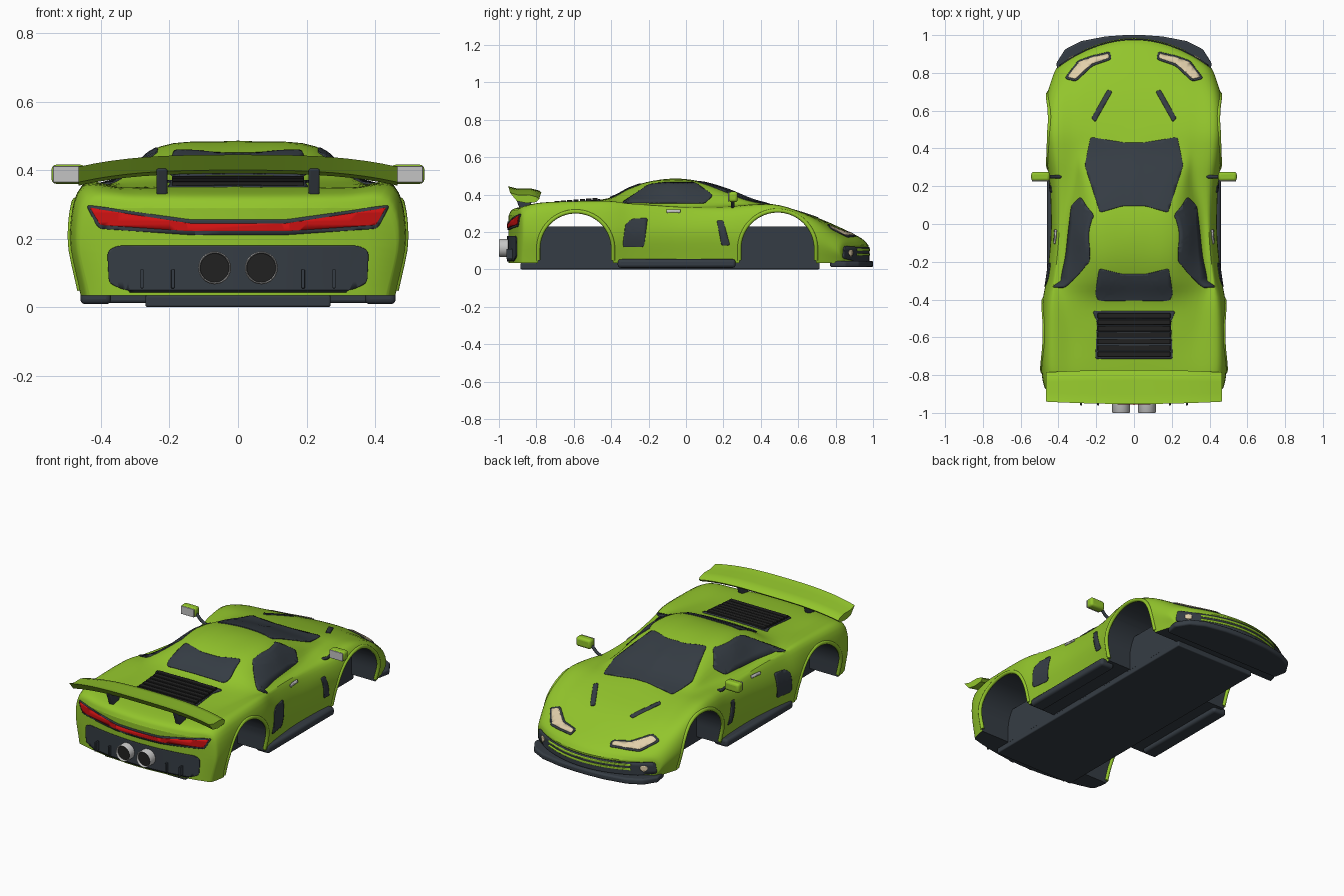
import bpy, bmesh, math
from mathutils import Vector
from mathutils.bvhtree import BVHTree

cube = bpy.data.objects.get("Cube")
if cube:
    bpy.data.objects.remove(cube, do_unlink=True)


def material(name, r, g, b):
    m = bpy.data.materials.new(name)
    m.use_nodes = True
    m.diffuse_color = (r, g, b, 1)
    m.node_tree.nodes["Principled BSDF"].inputs["Base Color"].default_value = (r, g, b, 1)
    return m


GREEN = material("lime_paint", 0.29, 0.56, 0.025)
SLATE = material("slate_trim", 0.036, 0.046, 0.058)
BLACK = material("black", 0.015, 0.015, 0.015)
RED = material("tail_red", 0.62, 0.006, 0.006)
SILVER = material("silver", 0.55, 0.55, 0.55)
CREAM = material("lamp_cream", 0.75, 0.62, 0.4)


def finish(name, bm, mat, bevel=0.0):
    mesh = bpy.data.meshes.new(name)
    bm.to_mesh(mesh)
    bm.free()
    mesh.materials.append(mat)
    ob = bpy.data.objects.new(name, mesh)
    bpy.context.collection.objects.link(ob)
    if bevel:
        mod = ob.modifiers.new("rounding", "BEVEL")
        mod.width, mod.segments = bevel, 3
    return ob


def loft(name, rings, mat, bevel=0.0):
    bm = bmesh.new()
    rows = [[bm.verts.new(p) for p in ring] for ring in rings]
    n = len(rows[0])
    for a, b in zip(rows, rows[1:]):
        for i in range(n):
            bm.faces.new((a[i], a[(i + 1) % n], b[(i + 1) % n], b[i]))
    bm.faces.new(rows[0])
    bm.faces.new(rows[-1][::-1])
    bmesh.ops.recalc_face_normals(bm, faces=bm.faces)
    return finish(name, bm, mat, bevel)


def prism(name, outline, axis, lo, hi, mat, bevel=0.0):
    def put(p, d):
        return (d, p[0], p[1]) if axis == "x" else (p[0], p[1], d)
    return loft(name, [[put(p, d) for p in outline] for d in (lo, hi)], mat, bevel)


def box(name, centre, size, mat, bevel=0.0):
    (x, y, z), (a, b, c) = centre, [s / 2 for s in size]
    ring = [(x - a, y - b), (x + a, y - b), (x + a, y + b), (x - a, y + b)]
    return prism(name, ring, "z", z - c, z + c, mat, bevel)


def tube(name, points, radius, mat):
    cu = bpy.data.curves.new(name, "CURVE")
    cu.dimensions, cu.bevel_depth, cu.bevel_resolution, cu.use_fill_caps = "3D", radius, 3, True
    sp = cu.splines.new("POLY")
    sp.points.add(len(points) - 1)
    for p, co in zip(sp.points, points):
        p.co = (*co, 1)
    cu.materials.append(mat)
    ob = bpy.data.objects.new(name, cu)
    bpy.context.collection.objects.link(ob)
    return ob


def catmull(pts, steps):
    pts = [Vector(p) for p in pts]
    ext = [2 * pts[0] - pts[1]] + pts + [2 * pts[-1] - pts[-2]]
    out = []
    for a, b, c, d in zip(ext, ext[1:], ext[2:], ext[3:]):
        for i in range(steps):
            t = i / steps
            out.append(0.5 * (2 * b + (c - a) * t + (2 * a - 5 * b + 4 * c - d) * t * t
                              + (3 * b - 3 * c + d - a) * t ** 3))
    return out + [pts[-1]]


# Body stations: y, centre z, roof half width and z, cabin base half width and z, fender z, half width
STATIONS = [
    (-.95, .285, .15, .285, .30, .285, .28, .46), (-.92, .325, .15, .325, .30, .325, .32, .475),
    (-.80, .345, .18, .345, .33, .347, .345, .49), (-.60, .36, .2, .357, .33, .35, .355, .49),
    (-.42, .38, .2, .375, .36, .358, .355, .485), (-.30, .435, .21, .43, .385, .355, .34, .465),
    (-.18, .473, .22, .462, .365, .352, .333, .45), (-.05, .486, .23, .468, .355, .345, .325, .44),
    (.08, .47, .215, .455, .34, .345, .318, .44), (.22, .43, .23, .41, .32, .345, .32, .447),
    (.36, .373, .24, .362, .32, .345, .335, .465), (.50, .337, .2, .337, .32, .337, .332, .475),
    (.68, .285, .2, .285, .32, .285, .272, .465), (.84, .217, .18, .215, .29, .21, .195, .435),
    (.94, .165, .16, .164, .27, .16, .15, .415), (.975, .13, .15, .13, .25, .128, .12, .40)]


def bow(y):
    return 0.14 * ((y - .5) / .47) ** 2 if y > .5 else -.07 * ((y + .6) / .35) ** 2 if y < -.6 else 0


def section(s):
    y, zc, wr, zr, wb, zb, zs, wm = s
    half = catmull([(0, zc), (wr, zr), (wb, zb), (wm - .035, zs), (wm, min(.2, zs * .65)), (wm - .03, .035)], 5)
    half[0].x = 0
    place = lambda x, z: Vector((x, y - bow(y) * (x / wm) ** 2, z))
    across = [[place(t / 6 * p.x, p.y) for t in range(-6, 7)] for p in half]
    return across


bm = bmesh.new()
sections = [section(s) for s in catmull(STATIONS, 4)]
skin = []
for sec in sections:
    loop = [r[0] for r in sec[::-1]] + [r[-1] for r in sec[1:]] + sec[-1][-2:0:-1]
    skin.append([bm.verts.new(p) for p in loop])
for a, b in zip(skin, skin[1:]):
    for i in range(len(a)):
        j = (i + 1) % len(a)
        bm.faces.new((a[i], a[j], b[j], b[i]))
for sec in (sections[0], sections[-1]):
    grid = [[bm.verts.new(p) for p in row] for row in sec]
    for a, b in zip(grid, grid[1:]):
        for i in range(len(a) - 1):
            bm.faces.new((a[i], a[i + 1], b[i + 1], b[i]))
bmesh.ops.remove_doubles(bm, verts=bm.verts, dist=1e-5)
bmesh.ops.recalc_face_normals(bm, faces=bm.faces)
surface = BVHTree.FromBMesh(bm)
body = finish("body_shell", bm, GREEN)
body.data.materials.append(SLATE)

# Wheel arches cut straight through the shell
ARCHES = {"rear": (-.59, .2), "front": (.49, .205)}
bpy.context.view_layer.objects.active = body
for end, (cy, r) in ARCHES.items():
    arc = [(cy + r * math.cos(i * math.pi / 32), .11 + r * math.sin(i * math.pi / 32)) for i in range(33)]
    cutter = prism("arch_cutter", [(cy + r, -.1)] + arc + [(cy - r, -.1)], "x", -.7, .7, SLATE)
    mod = body.modifiers.new("arch", "BOOLEAN")
    mod.operation, mod.solver, mod.object = "DIFFERENCE", "EXACT", cutter
    bpy.ops.object.modifier_apply(modifier=mod.name)
    bpy.data.objects.remove(cutter, do_unlink=True)
    for side in (-1, 1):
        lip = []
        for y, z in [(cy + r, .05)] + arc + [(cy - r, .05)]:
            hit = surface.ray_cast(Vector((2 * side, y, z)), Vector((-side, 0, 0)))[0]
            if hit:
                lip.append(hit - Vector((side * .004, 0, 0)))
        tube(end + "_arch_lip", lip, .011, GREEN)
for f in body.data.polygons:
    c = f.center
    inside = any(abs(c.y - cy) < r + .002 and abs(f.normal.x) < .05 and
                 (c.z < .11 or math.hypot(c.y - cy, c.z - .11) < r + .002) for cy, r in ARCHES.values())
    f.material_index = int(inside or c.z < .037)


# Plates draped on the body
def rounded(pts, r):
    out = []
    for i, p in enumerate(pts):
        p, a, b = Vector(p), Vector(pts[i - 1]), Vector(pts[(i + 1) % len(pts)])
        a = p + (a - p) * min(.45, r / (a - p).length)
        b = p + (b - p) * min(.45, r / (b - p).length)
        out += [a * (1 - t) ** 2 + p * 2 * t * (1 - t) + b * t * t for t in (0, .33, .67, 1)]
    return out


def grow(pts, d):
    pts = [Vector(p) for p in pts]
    area = sum(a.x * b.y - b.x * a.y for a, b in zip(pts, pts[1:] + pts[:1]))
    s = d if area > 0 else -d
    out = []
    for i, p in enumerate(pts):
        e, f = (p - pts[i - 1]).normalized(), (pts[(i + 1) % len(pts)] - p).normalized()
        n = Vector((e.y + f.y, -e.x - f.x))
        out.append(p + n * (2 * s / max(n.length_squared, 1.2)))
    return out


VIEWS = {"top": lambda u, v: ((u, v, 2), (0, 0, -1)), "tail": lambda u, v: ((u, -3, v), (0, 1, 0)),
         "nose": lambda u, v: ((u, 3, v), (0, -1, 0)), "left": lambda u, v: ((2, u, v), (-1, 0, 0)),
         "right": lambda u, v: ((-2, u, v), (1, 0, 0))}


def plate(name, view, outline, mat, lift=.004, corner=.015):
    bm = bmesh.new()
    bm.faces.new([bm.verts.new((p.x, p.y, 0)) for p in rounded(outline, corner)])
    bmesh.ops.triangulate(bm, faces=bm.faces)
    for axis in ((1, 0, 0), (0, 1, 0)):
        for i in range(-40, 41):
            bmesh.ops.bisect_plane(bm, geom=bm.verts[:] + bm.edges[:] + bm.faces[:],
                                   plane_co=Vector(axis) * i * .025, plane_no=axis)
    for v in bm.verts:
        start, ray = [Vector(c) for c in VIEWS[view](v.co.x, v.co.y)]
        hit, normal = surface.ray_cast(start, ray)[:2]
        if hit is None:
            hit, normal = surface.find_nearest(start - ray * start.dot(ray) - ray * .8)[:2]
        v.co = hit + normal * lift
    bm.normal_update()
    bmesh.ops.reverse_faces(bm, faces=[f for f in bm.faces if f.normal.dot(ray) > 0])
    mod = finish(name, bm, mat).modifiers.new("thickness", "SOLIDIFY")
    mod.thickness, mod.offset = .007, -1


def pair(name, view, outline, *args):
    for side, s in (("left_", 1), ("right_", -1)):
        if view == "side":
            plate(side + name, side[:-1], outline, *args)
        else:
            plate(side + name, view, [(s * p[0], p[1]) for p in outline], *args)


def both(half):
    return half + [(-x, y) for x, y in half[::-1]]


# Glass, vents and lamps
plate("windshield", "top", both([(.05, .43), (.23, .46), (.26, .31), (.18, .06), (.06, .095)]), SLATE)
plate("rear_window", "top", both([(.06, -.265), (.185, -.235), (.205, -.37), (.19, -.405)]), SLATE)
pair("side_window", "side", [(-.345, .355), (-.2, .452), (-.13, .463), (.05, .463), (.145, .395), (.1, .352)], SLATE)
pair("side_intake", "side", [(-.34, .12), (-.325, .24), (-.29, .27), (-.205, .275), (-.225, .12)], SLATE)
pair("fender_vent", "side", [(.165, .26), (.2, .26), (.235, .13), (.19, .13)], SLATE, .004, .008)
pair("door_handle", "side", [(-.105, .303), (-.105, .318), (-.03, .318), (-.03, .303)], SILVER, .008, .005)
pair("hood_slit", "top", [(.115, .7), (.14, .71), (.225, .56), (.205, .54)], SLATE, .004, .008)
lamp = [(.135, .9), (.13, .878), (.225, .845), (.31, .765), (.35, .775), (.29, .855), (.22, .88)]
pair("headlight_surround", "top", grow(lamp, .01), SLATE)
pair("headlight", "top", lamp, CREAM, .007, .008)
tail = both([(.14, .245), (.43, .29), (.4, .24), (.14, .222)])
plate("tail_light_surround", "tail", grow(tail, .011), SLATE)
plate("tail_light", "tail", tail, RED, .007, .006)
plate("rear_bumper_panel", "tail", both([(.35, .18), (.38, .165), (.375, .07), (.33, .05)]), SLATE, .006)
plate("front_bumper_panel", "nose", both([(.25, .12), (.385, .125), (.395, .06), (.3, .045)]), SLATE, .006)
for z in (.08, .105):
    plate("grille_stripe", "nose", both([(.27, z + .006), (.27, z - .006)]), GREEN, .009, .004)
pair("fog_lamp", "nose", [(.315, .075), (.315, .105), (.35, .105), (.35, .075)], CREAM, .01, .014)

# Engine cover with louvres
plate("engine_cover", "top", both([(.22, -.46), (.195, -.52), (.205, -.715)]), SLATE)
for i in range(7):
    y = -.69 + i * .034
    z = surface.ray_cast(Vector((0, y, 2)), Vector((0, 0, -1)))[0].z
    box("engine_louvre", (0, y, z + .006), (.385, .028, .014), BLACK, .003)

# Floor, chassis, skirts and splitter
box("floor", (0, -.085, .018), (.54, 1.6, .034), SLATE, .006)
box("chassis", (0, -.05, .13), (.54, 1.5, .2), SLATE)
for s in (-1, 1):
    box("side_skirt", (s * .415, -.05, .032), (.09, .63, .046), SLATE, .015)
rim = both([(.395, .77), (.412, .85), (.365, .925), (.28, .968), (.15, .993), (.05, 1)])
prism("front_splitter", rim, "z", .012, .046, SLATE, .01)

# Rear wing and supports
profile = [(-.953, .445), (-.9, .432), (-.83, .433), (-.785, .422), (-.772, .41),
           (-.79, .395), (-.85, .39), (-.91, .4)]
rings = []
for i in range(-10, 11):
    t = i / 10
    drop, squeeze = .035 * abs(t) ** 3, 1 - .14 * t * t
    rings.append([(.465 * t, -.865 + (y + .865) * squeeze, z - drop) for y, z in profile])
loft("rear_wing", rings, GREEN)
for s in (-.222, .222):
    prism("wing_support", [(-.92, .405), (-.81, .405), (-.84, .32), (-.885, .315)], "x",
          s - .016, s + .016, SLATE, .006)

# Exhausts, diffuser fins and mirrors
for s in (-1, 1):
    x = s * .068
    circle = [(x + math.cos(a * math.pi / 16), math.sin(a * math.pi / 16)) for a in range(32)]
    pipe = [(-.9, .048), (-.995, .048), (-1, .045), (-.995, .042), (-.95, .042)]
    loft("exhaust_pipe", [[(x + (c - x) * r, y, .115 + d * r) for c, d in circle] for y, r in pipe], SILVER)
    loft("exhaust_core", [[(x + (c - x) * .042, y, .115 + d * .042) for c, d in circle] for y in (-.91, -.985)], BLACK)
    for fx in (.19, .28):
        box("diffuser_fin", (s * fx, -.935, .083), (.01, .05, .055), SLATE, .002)
    tube("mirror_stem", [(s * .38, .25, .325), (s * .42, .25, .345), (s * .455, .25, .38)], .009, SLATE)
    box("mirror_housing", (s * .495, .252, .388), (.098, .048, .056), GREEN, .014)
    box("mirror_glass", (s * .495, .227, .388), (.088, .006, .048), SILVER, .002)

# Smooth shading with sharp edges kept
bpy.ops.object.select_all(action="DESELECT")
for ob in bpy.context.scene.objects:
    if ob.type == "MESH":
        ob.select_set(True)
bpy.context.view_layer.objects.active = body
bpy.ops.object.shade_smooth_by_angle(angle=math.radians(35))
